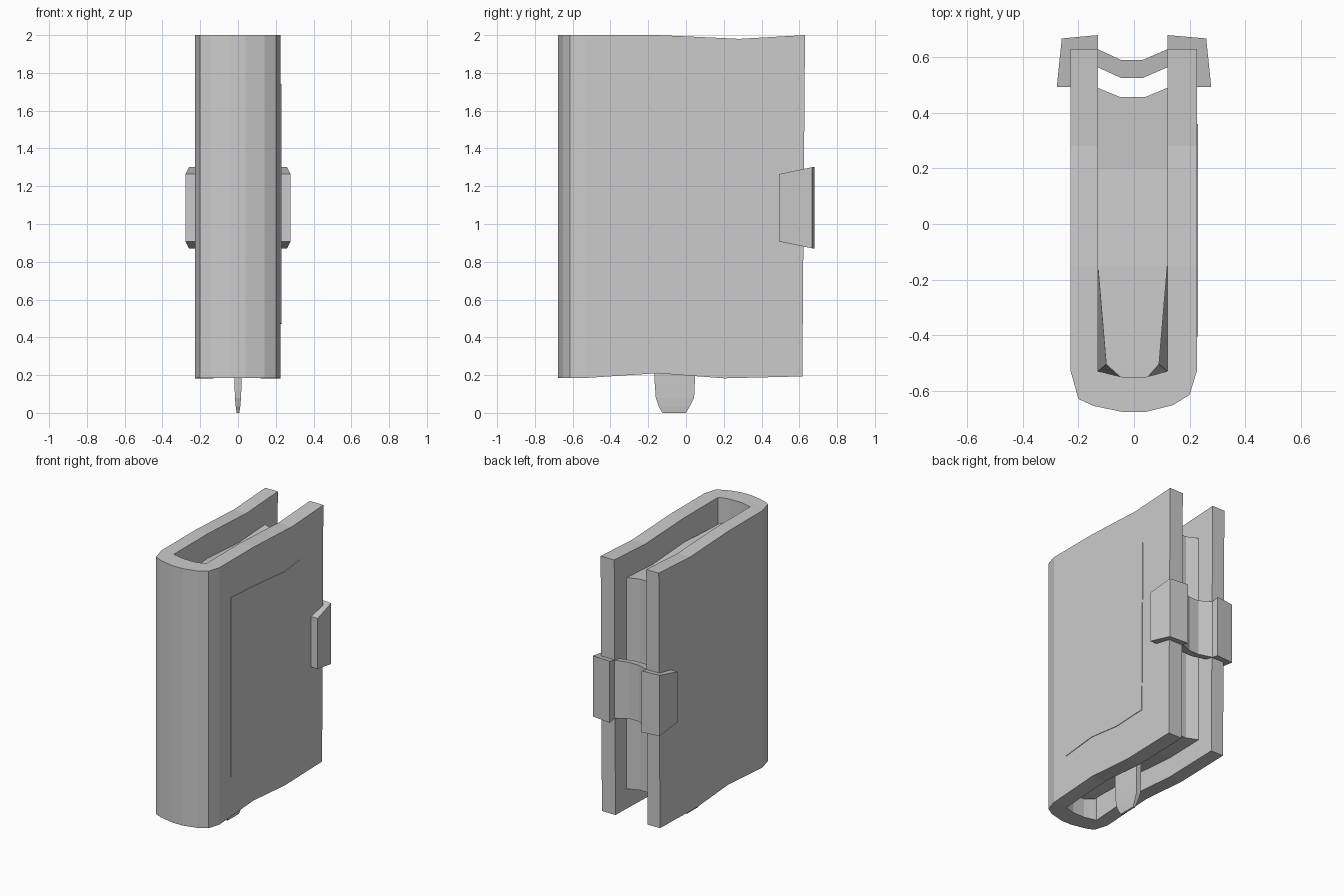
import bpy, bmesh

if "Cube" in bpy.data.objects:
    bpy.data.objects.remove(bpy.data.objects["Cube"])


def lerp(pts, t):
    """Piecewise linear lookup used for the wavy edges."""
    if t <= pts[0][0]:
        return pts[0][1]
    for (a, u), (b, v) in zip(pts, pts[1:]):
        if t <= b:
            return u + (v - u) * (t - a) / (b - a)
    return pts[-1][1]


def finish(name, bm):
    bmesh.ops.recalc_face_normals(bm, faces=bm.faces)
    me = bpy.data.meshes.new(name)
    bm.to_mesh(me)
    bm.free()
    ob = bpy.data.objects.new(name, me)
    bpy.context.collection.objects.link(ob)
    return ob


def loft(name, rings):
    """Solid through equal-length rings of points, capped at both ends."""
    bm = bmesh.new()
    vs = [[bm.verts.new(p) for p in r] for r in rings]
    n = len(vs[0])
    for a, b in zip(vs, vs[1:]):
        for i in range(n):
            j = (i + 1) % n
            bm.faces.new((a[i], a[j], b[j], b[i]))
    caps = [bm.faces.new(vs[0]), bm.faces.new(vs[-1])]
    bmesh.ops.triangulate(bm, faces=caps)
    return finish(name, bm)


# Wavy height of each level as a function of y
BOTTOM = [(-0.5, 0.185), (-0.15, 0.21), (0.2, 0.183), (0.63, 0.193)]
LOW = [(-0.53, 0.34), (-0.15, 0.37), (0.2, 0.343), (0.49, 0.35)]
HIGH = [(-0.3, 1.853), (-0.15, 1.847), (0.2, 1.825), (0.49, 1.842)]
TOP = [(-0.1, 2.0), (0.28, 1.98), (0.63, 2.0)]
LEVELS = [BOTTOM, LOW, HIGH, TOP]

# Cover: U-shaped wall, outer and inner columns in pairs
ys = [0.63, 0.49, 0.28, 0.2, -0.15, -0.53]
cols = [((0.226, y), (0.12, y)) for y in ys]
cols += [((0.2, -0.615), (0.105, -0.534)), ((0.14, -0.652), (0.08, -0.541)),
         ((0.04, -0.677), (0.045, -0.55)), ((-0.04, -0.677), (-0.045, -0.55)),
         ((-0.145, -0.655), (-0.085, -0.541)), ((-0.2, -0.63), (-0.11, -0.534))]
cols += [((-0.228, y), (-0.13, y)) for y in reversed(ys)]


def cover_point(p, level):
    z = lerp(level, p[1])
    shift = 0.014 * (2 - z) / 1.8 if p[1] > 0.4 else 0
    return (p[0], p[1] - shift, z)


bm = bmesh.new()
out = [[bm.verts.new(cover_point(o, l)) for l in LEVELS] for o, _ in cols]
inn = [[bm.verts.new(cover_point(i, l)) for l in LEVELS] for _, i in cols]
recess = {"right": [], "spine": [], "left": []}
last = len(cols) - 1
for c in range(last):
    for k in range(3):
        f = bm.faces.new((out[c][k], out[c + 1][k], out[c + 1][k + 1], out[c][k + 1]))
        bm.faces.new((inn[c][k], inn[c][k + 1], inn[c + 1][k + 1], inn[c + 1][k]))
        if k == 1:
            if 1 <= c <= 5:
                recess["right"].append(f)
            elif 7 <= c <= 9:
                recess["spine"].append(f)
            elif 11 <= c <= last - 2:
                recess["left"].append(f)
    for k in (0, 3):
        bm.faces.new((out[c][k], inn[c][k], inn[c + 1][k], out[c + 1][k]))
for c in (0, last):
    for k in range(3):
        bm.faces.new((out[c][k], out[c][k + 1], inn[c][k + 1], inn[c][k]))
bmesh.ops.recalc_face_normals(bm, faces=bm.faces)
# Sunken fields on both boards and the spine
for side, vec in (("right", (-0.012, 0, 0)), ("spine", (0, 0.012, 0)), ("left", (0.012, 0, 0))):
    geo = bmesh.ops.extrude_face_region(bm, geom=recess[side])["geom"]
    bmesh.ops.translate(bm, vec=vec, verts=[g for g in geo if isinstance(g, bmesh.types.BMVert)])
finish("cover", bm)

# Raised panel on the right board
panel = [(-0.405, 1.742), (-0.15, 1.727), (0.2, 1.695), (0.36, 1.715),
         (0.35, 0.482), (0.1, 0.47), (-0.15, 0.5), (-0.405, 0.472)]
loft("cover_panel", [[(x, y, z) for y, z in panel] for x in (0.205, 0.23)])

# Page block: hollow fore-edge, pinched near the spine at top and bottom
right = [(0.04, 0.457), (0.12, 0.49), (0.12, 0.2), (0.12, -0.15)]
left = [(-0.13, -0.15), (-0.13, 0.2), (-0.13, 0.49), (-0.05, 0.457)]
wide = right + [(0.12, -0.53), (0.05, -0.55), (-0.05, -0.55), (-0.13, -0.53)] + left
slim = right + [(0.09, -0.505), (0.05, -0.55), (-0.05, -0.55), (-0.1, -0.505)] + left
loft("pages", [[(x, y, lerp(LOW, y) - 0.02) for x, y in slim],
               [(x, y, 1.08) for x, y in wide],
               [(x, y, lerp(HIGH, y) - 0.02) for x, y in slim]])


# Clasp: two hooks and a bowed strap, flaring taller towards the back
def clasp_part(name, outline):
    def half(y):
        return 0.178 + (y - 0.49) / 0.18 * 0.037
    loft(name, [[(x, y, 1.086 + s * half(y)) for x, y in outline] for s in (-1, 1)])


hook = [(0.278, 0.493), (0.26, 0.668), (0.12, 0.68), (0.12, 0.615), (0.222, 0.615), (0.222, 0.493)]
clasp_part("clasp_hook_right", hook)
clasp_part("clasp_hook_left", [(-x if x > 0.2 else -x - 0.01, y) for x, y in hook])
clasp_part("clasp_strap", [(0.122, 0.63), (0.03, 0.59), (-0.045, 0.59), (-0.132, 0.63),
                           (-0.132, 0.565), (-0.045, 0.525), (0.03, 0.525), (0.122, 0.565)])

# Ribbon bookmark hanging below the pages: z, y from, y to, half thickness
ribbon = [(0.0, -0.125, 0.0, 0.007), (0.035, -0.145, 0.02, 0.012), (0.08, -0.16, 0.043, 0.016),
          (0.19, -0.168, 0.048, 0.02), (0.4, -0.168, 0.048, 0.02)]
loft("ribbon_bookmark", [[(-w, a, z), (w, a, z), (w, b, z), (-w, b, z)] for z, a, b, w in ribbon])
